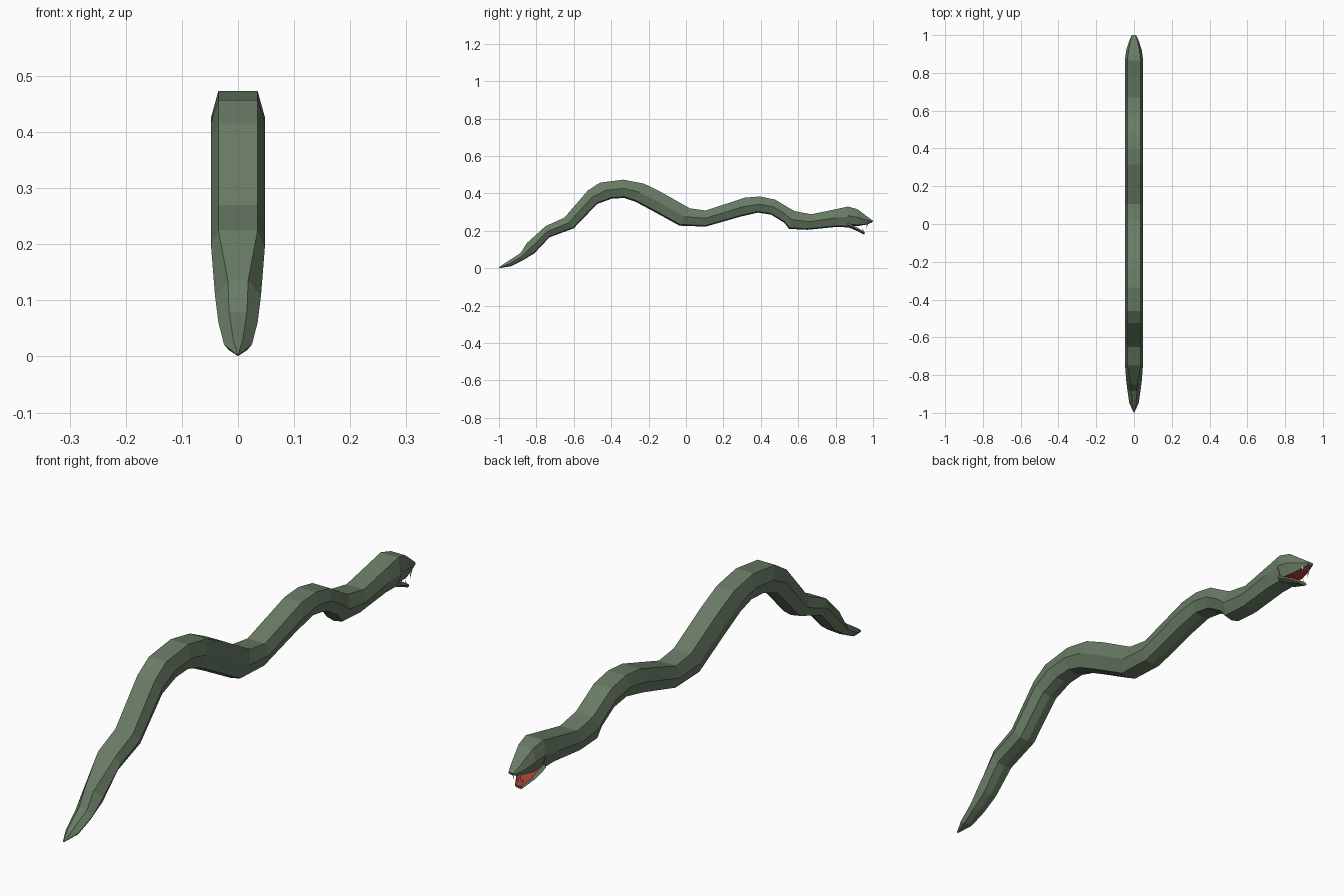
import bpy, bmesh, math
from mathutils import Vector


def material(name, rgb):
    m = bpy.data.materials.new(name)
    m.diffuse_color = (*rgb, 1)
    return m


green = material("scale green", (0.14, 0.20, 0.13))
red = material("mouth red", (0.38, 0.045, 0.03))
ivory = material("fang ivory", (0.75, 0.72, 0.62))


def finish(name, bm, mats):
    bmesh.ops.recalc_face_normals(bm, faces=bm.faces[:])
    me = bpy.data.meshes.new(name)
    bm.to_mesh(me)
    bm.free()
    for m in mats:
        me.materials.append(m)
    ob = bpy.data.objects.new(name, me)
    bpy.context.collection.objects.link(ob)
    return ob


def loft(name, sections, red_sides=(), cap_red=False):
    """Seven-sided skin: flat back, wide flanks, shallow belly keel.
    Section: top y, top z, bottom y, bottom z, flank half width, back half width."""
    bm = bmesh.new()
    rings = []
    for ty, tz, by, bz, w, tw in sections:
        top, bot = Vector((0, ty, tz)), Vector((0, by, bz))
        shape = [(-tw, 0), (tw, 0), (w, 0.48), (w * 0.66, 0.93),
                 (0, 1), (-w * 0.66, 0.93), (-w, 0.48)]
        rings.append([bm.verts.new(top.lerp(bot, t) + Vector((x, 0, 0)))
                      for x, t in shape])
    for a, b in zip(rings, rings[1:]):
        for i in range(7):
            j = (i + 1) % 7
            f = bm.faces.new((a[i], a[j], b[j], b[i]))
            f.material_index = 1 if i in red_sides else 0
    back = bm.faces.new(rings[0])
    front = bm.faces.new(rings[-1])
    if cap_red:
        front.material_index = 1
    return finish(name, bm, [green, red])


# Body from tail tip to neck
W, T = 0.048, 0.035
tail = [(-1.0, 0.005, -0.995, 0.001, 0.002, 0.001),
        (-0.96, 0.032, -0.935, 0.010, 0.025, 0.009),
        (-0.885, 0.080, -0.875, 0.040, 0.035, 0.016),
        (-0.85, 0.135, -0.81, 0.080, 0.041, 0.018)]
waves = [(-0.75, 0.225, -0.73, 0.165), (-0.65, 0.270, -0.60, 0.213),
         (-0.525, 0.415, -0.475, 0.343), (-0.46, 0.457, -0.395, 0.372),
         (-0.335, 0.473, -0.33, 0.375), (-0.225, 0.452, -0.27, 0.355),
         (-0.13, 0.405, -0.18, 0.307), (0.02, 0.320, -0.035, 0.227),
         (0.105, 0.308, 0.105, 0.222), (0.315, 0.377, 0.29, 0.275),
         (0.395, 0.383, 0.385, 0.297), (0.475, 0.367, 0.455, 0.286),
         (0.535, 0.331, 0.525, 0.243), (0.58, 0.305, 0.55, 0.210),
         (0.67, 0.288, 0.65, 0.205), (0.80, 0.315, 0.80, 0.220),
         (0.865, 0.329, 0.87, 0.218)]
loft("body", tail + [(*s, W, T) for s in waves], cap_red=True)

# Upper head and snout, red palate underneath
loft("upper_head", [(0.865, 0.329, 0.868, 0.228, W, T),
                    (0.915, 0.316, 0.920, 0.225, 0.042, 0.029),
                    (0.970, 0.275, 0.966, 0.233, 0.026, 0.018),
                    (1.000, 0.253, 0.995, 0.244, 0.012, 0.009)],
     red_sides=(3, 4))

# Lower jaw, red on the upper side
loft("lower_jaw", [(0.862, 0.245, 0.868, 0.218, 0.046, 0.036),
                   (0.920, 0.214, 0.915, 0.199, 0.036, 0.029),
                   (0.957, 0.191, 0.953, 0.179, 0.016, 0.013)],
     red_sides=(0,))


# Fangs: four-sided cones in mirrored pairs
def fang(name, base, tip, r):
    bm = bmesh.new()
    base, tip = Vector(base), Vector(tip)
    ring = [bm.verts.new(base + Vector((r * math.cos(a), r * math.sin(a), 0)))
            for a in (0, math.pi / 2, math.pi, 1.5 * math.pi)]
    point = bm.verts.new(tip)
    bm.faces.new(ring)
    for i in range(4):
        bm.faces.new((ring[i], ring[(i + 1) % 4], point))
    finish(name, bm, [ivory])


for side, s in (("left", -1), ("right", 1)):
    fang("upper_fang_" + side, (s * 0.014, 0.972, 0.242), (s * 0.014, 0.962, 0.208), 0.004)
    fang("lower_fang_" + side, (s * 0.009, 0.948, 0.193), (s * 0.009, 0.945, 0.212), 0.003)
